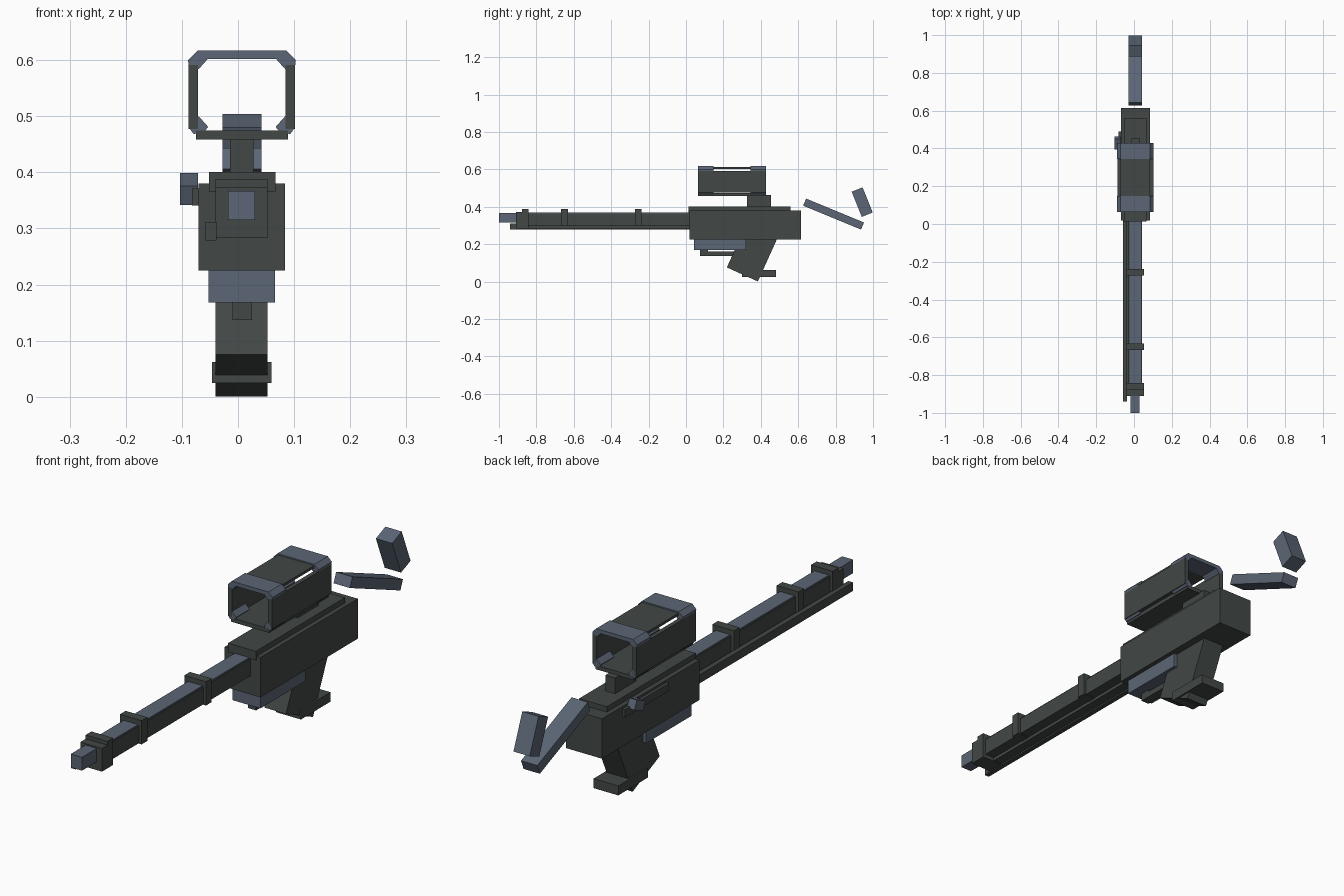
import bpy
from math import radians
from mathutils import Matrix, Vector

cube = bpy.data.objects.get("Cube")
if cube:
    bpy.data.objects.remove(cube, do_unlink=True)

CX = 0.007  # centre plane of the body


def material(name, rgb):
    m = bpy.data.materials.new(name)
    m.use_nodes = True
    m.diffuse_color = (*rgb, 1)
    m.node_tree.nodes["Principled BSDF"].inputs["Base Color"].default_value = (*rgb, 1)
    return m


DARK = material("dark_gunmetal", (0.054, 0.065, 0.061))
BLUE = material("blue_steel", (0.105, 0.132, 0.178))


def prism(name, profile, y0, y1, mat):
    """Extrude an x-z outline along y."""
    n = len(profile)
    verts = [(x, y, z) for y in (y0, y1) for x, z in profile]
    faces = [tuple(range(n)), tuple(range(2 * n - 1, n - 1, -1))]
    faces += [(i, i + n, (i + 1) % n + n, (i + 1) % n) for i in range(n)]
    mesh = bpy.data.meshes.new(name)
    mesh.from_pydata(verts, [], faces)
    mesh.materials.append(mat)
    ob = bpy.data.objects.new(name, mesh)
    bpy.context.collection.objects.link(ob)
    bpy.context.view_layer.objects.active = ob
    bpy.ops.object.select_all(action="DESELECT")
    ob.select_set(True)
    bpy.ops.object.mode_set(mode="EDIT")
    bpy.ops.mesh.select_all(action="SELECT")
    bpy.ops.mesh.normals_make_consistent(inside=False)
    bpy.ops.object.mode_set(mode="OBJECT")
    return ob


def box(name, x, y, z, mat):
    """Box from its x, y and z ranges."""
    outline = [(x[0], z[0]), (x[1], z[0]), (x[1], z[1]), (x[0], z[1])]
    return prism(name, outline, y[0], y[1], mat)


def tilted(name, x, centre, length, height, degrees, mat):
    """Box turned about x around its (y, z) centre."""
    ob = box(name, x, (-length / 2, length / 2), (-height / 2, height / 2), mat)
    ob.data.transform(Matrix.Translation(Vector((0, *centre)))
                      @ Matrix.Rotation(radians(degrees), 4, "X"))
    return ob


# Receiver and parts fixed to it
box("receiver", (-0.07, 0.084), (0.018, 0.615), (0.225, 0.38), DARK)
box("top_rail", (-0.052, 0.067), (0.014, 0.56), (0.366, 0.401), DARK)
box("magazine_housing", (-0.053, 0.066), (0.043, 0.32), (0.168, 0.23), BLUE)
box("bolt_track", (-0.082, -0.068), (0.22, 0.49), (0.341, 0.371), DARK)
tilted("bolt_handle", (-0.103, -0.071), (0.429, 0.37), 0.059, 0.037, 23, BLUE)

# Trigger guard
box("guard_bar", (-0.01, 0.025), (0.075, 0.29), (0.137, 0.16), DARK)
box("guard_post", (-0.01, 0.025), (0.075, 0.118), (0.155, 0.17), DARK)

# Grip
tilted("grip", (-0.04, 0.053), (0.354, 0.155), 0.182, 0.256, -24.3, DARK)
box("grip_foot", (-0.046, 0.06), (0.30, 0.481), (0.025, 0.062), DARK)

# Barrel, shroud, rings and side rod
box("muzzle", (-0.018, 0.03), (-1, -0.9), (0.315, 0.367), BLUE)
box("barrel_shroud", (-0.028, 0.042), (-0.9, 0.02), (0.298, 0.364), DARK)
box("barrel_top", (-0.024, 0.038), (-0.88, 0.018), (0.36, 0.369), BLUE)
box("front_block", (-0.04, 0.053), (-0.91, -0.842), (0.283, 0.373), DARK)
for i, y in enumerate((-0.877, -0.667, -0.272)):
    box(f"barrel_ring_{i + 1}", (-0.04, 0.053), (y, y + 0.035), (0.296, 0.388), DARK)
box("side_rod", (-0.058, -0.038), (-0.941, 0.02), (0.279, 0.312), DARK)
box("rod_bridge", (-0.04, 0.0), (-0.9, 0.02), (0.285, 0.3), DARK)

# Detached stock pieces
STOCK_X = (-0.028, 0.042)
tilted("stock_arm", STOCK_X, (0.789, 0.361), 0.335, 0.041, -22.4, BLUE)
tilted("stock_butt", STOCK_X, (0.942, 0.425), 0.063, 0.145, 22, BLUE)

# Open sight frame
box("sight_post", (-0.014, 0.028), (0.326, 0.455), (0.4, 0.462), DARK)
Y0, Y1, BAND = 0.064, 0.428, 0.083
box("sight_top_panel", (CX - 0.078, CX + 0.078), (Y0 + BAND, Y1 - BAND), (0.602, 0.612), DARK)
box("sight_floor", (CX - 0.082, CX + 0.082), (Y0, Y1), (0.459, 0.475), DARK)
UPPER = [(0.079, 0.617), (0.096, 0.6), (0.095, 0.591), (0.077, 0.584), (0.061, 0.602)]
LOWER = [(0.077, 0.5), (0.06, 0.481), (0.066, 0.474), (0.086, 0.468), (0.093, 0.478)]
for side, s in (("left", 1), ("right", -1)):
    xs = sorted((CX + s * 0.078, CX + s * 0.095))
    box(f"sight_{side}_wall", xs, (Y0, Y1), (0.477, 0.591), DARK)
    for end, y in (("front", Y0), ("rear", Y1 - BAND)):
        for level, outline in (("upper", UPPER), ("lower", LOWER)):
            points = [(CX + s * x, z) for x, z in outline]
            prism(f"sight_{end}_{side}_{level}_corner", points, y, y + BAND, BLUE)
for end, y in (("front", Y0), ("rear", Y1 - BAND)):
    box(f"sight_{end}_top_bar", (CX - 0.079, CX + 0.079), (y, y + BAND), (0.602, 0.617), BLUE)
